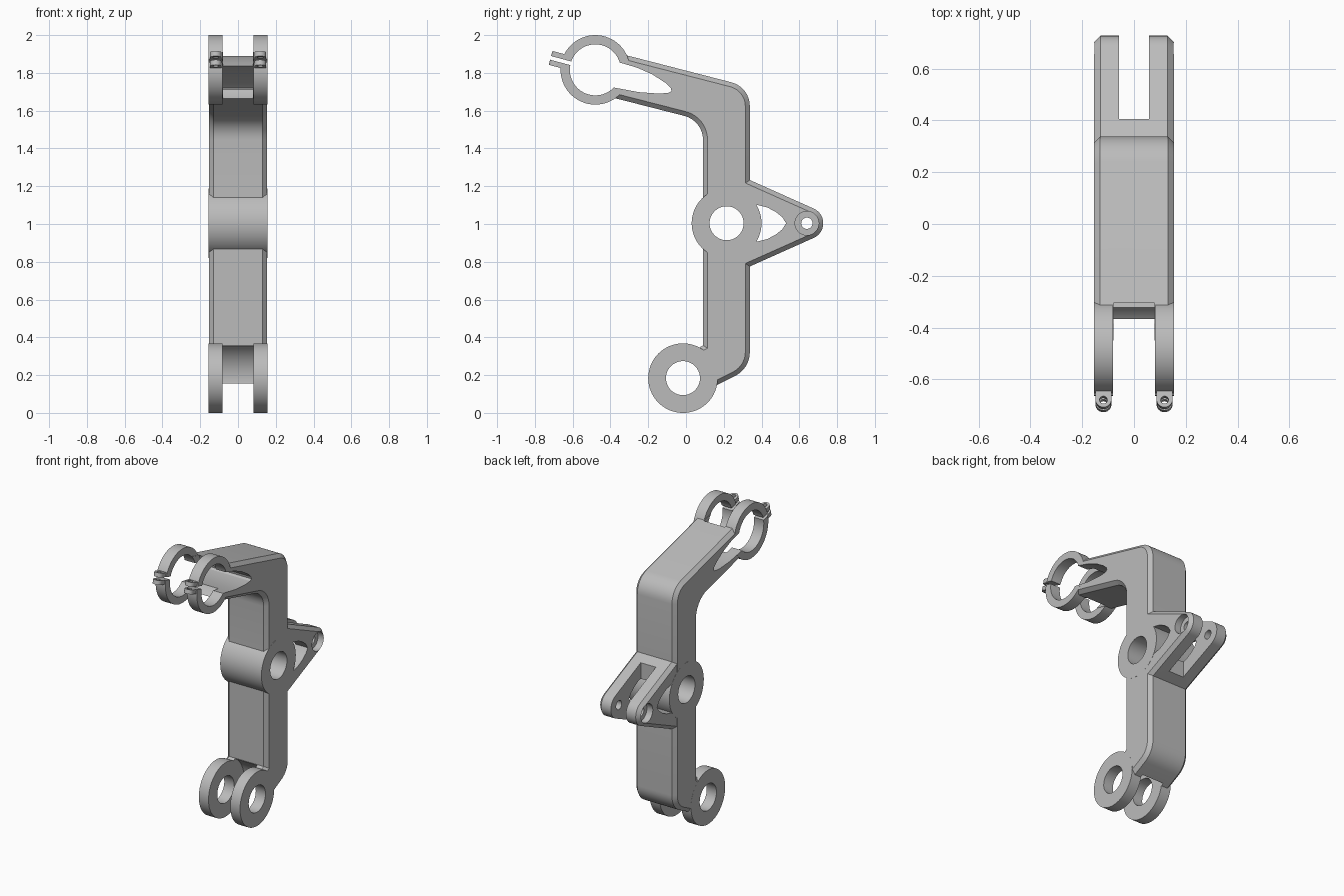
import bpy, bmesh, math
from mathutils import Matrix, Vector

if "Cube" in bpy.data.objects:
    bpy.data.objects.remove(bpy.data.objects["Cube"], do_unlink=True)

grey = bpy.data.materials.new("machined_grey")
grey.use_nodes = True
COLOUR = (0.5, 0.5, 0.5, 1)
grey.diffuse_color = COLOUR
grey.node_tree.nodes["Principled BSDF"].inputs["Base Color"].default_value = COLOUR

HALF = 0.155          # half the overall width
CHAMFER = 0.024
LOWER = (-0.016, 0.184)   # ring and hub centres as (y, z)
UPPER = (-0.48, 1.816)
HUB = (0.215, 1.004)
PIN = (0.64, 1.004)


def rounded(corners, steps=8):
    """Polygon from (y, z, radius) corners with each corner filleted."""
    out = []
    for i, (y, z, r) in enumerate(corners):
        p = Vector((y, z))
        if not r:
            out.append(p)
            continue
        a = (Vector(corners[i - 1][:2]) - p).normalized()
        b = (Vector(corners[(i + 1) % len(corners)][:2]) - p).normalized()
        half = a.angle(b) / 2
        centre = p + (a + b).normalized() * r / math.sin(half)
        t = r / math.tan(half)
        start, end = p + a * t - centre, p + b * t - centre
        sweep = start.angle_signed(end)
        for k in range(steps + 1):
            out.append(centre + Matrix.Rotation(-sweep * k / steps, 2) @ start)
    return out


def circle(centre, r, n=64):
    return [(centre[0] + r * math.cos(math.tau * k / n),
             centre[1] + r * math.sin(math.tau * k / n)) for k in range(n)]


def prism(name, profile, lo, hi, chamfer=0, matrix=None):
    """Extrude a (y, z) profile along x, optionally chamfering its rims."""
    bm = bmesh.new()
    cap = bm.faces.new([bm.verts.new((lo, p[0], p[1])) for p in profile])
    moved = bmesh.ops.extrude_face_region(bm, geom=[cap], use_keep_orig=True)["geom"]
    bmesh.ops.translate(bm, vec=(hi - lo, 0, 0),
                        verts=[v for v in moved if isinstance(v, bmesh.types.BMVert)])
    bmesh.ops.recalc_face_normals(bm, faces=bm.faces)
    if chamfer:
        rims = [e for e in bm.edges if abs(e.verts[0].co.x - e.verts[1].co.x) < 1e-6]
        bmesh.ops.bevel(bm, geom=rims, offset=chamfer, segments=1,
                        affect='EDGES', clamp_overlap=False)
        bmesh.ops.recalc_face_normals(bm, faces=bm.faces)
    if matrix:
        bm.transform(matrix)
    mesh = bpy.data.meshes.new(name)
    bm.to_mesh(mesh)
    bm.free()
    mesh.materials.append(grey)
    obj = bpy.data.objects.new(name, mesh)
    bpy.context.collection.objects.link(obj)
    return obj


def combine(target, tool, operation):
    mod = target.modifiers.new("combine", 'BOOLEAN')
    mod.operation, mod.solver, mod.object = operation, 'EXACT', tool
    with bpy.context.temp_override(object=target, active_object=target):
        bpy.ops.object.modifier_apply(modifier=mod.name)
    bpy.data.objects.remove(tool, do_unlink=True)


def cut(target, profile, lo=-0.3, hi=0.3, matrix=None):
    combine(target, prism("cutter", profile, lo, hi, 0, matrix), 'DIFFERENCE')


def box(y0, y1, z0, z1):
    return [(y0, z0), (y1, z0), (y1, z1), (y0, z1)]


# main bent arm, with clearances between the paired rings
arm = prism("bracket_arm", rounded([
    (-0.42, 1.92, 0), (0.338, 1.725, 0.13), (0.338, 0.235, 0.14), (0.02, 0.075, 0),
    (0.0, 0.2, 0), (0.06, 0.34, 0), (0.09, 0.357, 0), (0.09, 1.547, 0.13),
    (-0.45, 1.685, 0)]), -HALF + 0.0005, HALF - 0.0005, CHAMFER)
cut(arm, circle(UPPER, 0.19), -0.079, 0.079)
cut(arm, circle(LOWER, 0.2), -0.083, 0.083)

# rear lug, forked, with a window beside the hub
lug = prism("rear_lug", rounded([
    (0.25, 1.272, 0), (0.85, 1.004, 0.085), (0.25, 0.736, 0)], 20),
    -HALF + 0.001, HALF - 0.001, CHAMFER)
cut(lug, box(0.405, 0.9, 0.6, 1.4), -0.057, 0.057)
combine(arm, lug, 'UNION')
window = [(0.35, 0.1), (0.38, 0.096), (0.43, 0.084), (0.475, 0.06), (0.51, 0.032)]
cut(arm, [(y, HUB[1] + z) for y, z in window] + [(0.53, HUB[1])]
    + [(y, HUB[1] - z) for y, z in reversed(window)])
cut(arm, circle(PIN, 0.03, 32))
for side in (-1, 1):
    cut(arm, circle(PIN, 0.063, 48), *sorted((side * 0.11, side * 0.3)))

# central hub and the two pairs of rings
combine(arm, prism("hub", circle(HUB, 0.185), -HALF, HALF), 'UNION')
angle = math.radians(15)
s, c = math.sin(angle), math.cos(angle)
for side in (-1, 1):
    inner, outer = side * 0.082, side * HALF
    for label, centre in (("lower_ring", LOWER), ("upper_ring", UPPER)):
        combine(arm, prism(label, circle(centre, 0.184), *sorted((inner, outer))), 'UNION')

    # clamp ears: rounded tabs pointing out of the upper ring
    frame = Matrix(((0, 0, 1, side * 0.118),
                    (s, -c, 0, UPPER[0]),
                    (c, s, 0, UPPER[1]),
                    (0, 0, 0, 1)))
    tab = [(0.16, 0.031), (0.16, -0.031)] + [
        (0.214 + 0.031 * math.cos(a), 0.031 * math.sin(a))
        for a in (math.pi * (k / 12 - 0.5) for k in range(13))]
    combine(arm, prism("clamp_ear", tab, -0.038, 0.038, 0, frame), 'UNION')
    cut(arm, circle((0.216, 0), 0.015, 24), -0.1, 0.1, frame)

# bores, the teardrop opening and the clamp split
cut(arm, circle(UPPER, 0.135))
cut(arm, circle(LOWER, 0.09))
cut(arm, circle(HUB, 0.09))
cut(arm, [(-0.45, 1.87), (-0.345, 1.853), (-0.26, 1.828), (-0.18, 1.793), (-0.11, 1.748),
          (-0.08, 1.72), (-0.077, 1.705), (-0.09, 1.695), (-0.14, 1.69), (-0.25, 1.698),
          (-0.385, 1.723), (-0.45, 1.735)])
split = Matrix(((0, 0, 1, 0), (s, -c, 0, UPPER[0]), (c, s, 0, UPPER[1]), (0, 0, 0, 1)))
cut(arm, box(0.1, 0.3, -0.3, 0.3), -0.01, 0.01, split)

# shading
bpy.ops.object.select_all(action='DESELECT')
arm.select_set(True)
bpy.context.view_layer.objects.active = arm
bpy.ops.object.shade_smooth_by_angle(angle=math.radians(30))
